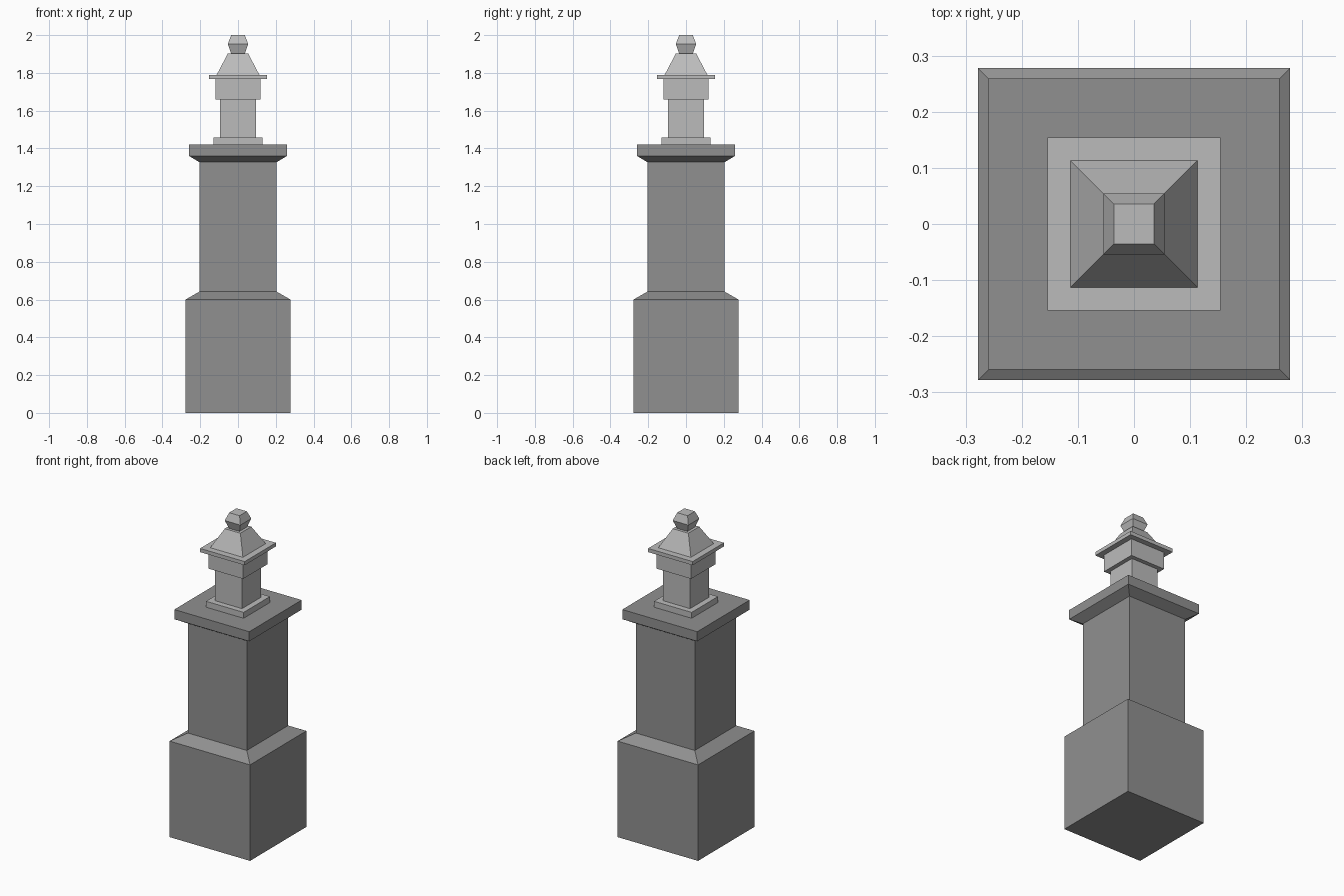
import bpy, bmesh

if "Cube" in bpy.data.objects:
    bpy.data.objects.remove(bpy.data.objects["Cube"])


def square_stack(name, profile, material=None):
    """Closed square tower from (half width, height) profile points."""
    bm = bmesh.new()
    rings = [[bm.verts.new((sx * h, sy * h, z))
              for sx, sy in ((-1, -1), (1, -1), (1, 1), (-1, 1))]
             for h, z in profile]
    bm.faces.new(rings[0][::-1])
    bm.faces.new(rings[-1])
    for low, high in zip(rings, rings[1:]):
        for i in range(4):
            j = (i + 1) % 4
            bm.faces.new((low[i], low[j], high[j], high[i]))
    mesh = bpy.data.meshes.new(name)
    bm.to_mesh(mesh)
    bm.free()
    if material:
        mesh.materials.append(material)
    obj = bpy.data.objects.new(name, mesh)
    bpy.context.collection.objects.link(obj)
    return obj


# Darker stone for the pedestal
dark = bpy.data.materials.new("dark_stone")
dark.diffuse_color = (0.28, 0.28, 0.28, 1)
dark.use_nodes = True
dark.node_tree.nodes["Principled BSDF"].inputs["Base Color"].default_value = dark.diffuse_color
light = bpy.data.materials.new("light_stone")
light.diffuse_color = (0.5, 0.5, 0.5, 1)
light.use_nodes = True
light.node_tree.nodes["Principled BSDF"].inputs["Base Color"].default_value = light.diffuse_color

# Pedestal: plinth, chamfer, shaft and flared cap
square_stack("pedestal", [(0.278, 0), (0.278, 0.6), (0.204, 0.642), (0.204, 1.327),
                          (0.259, 1.36), (0.259, 1.42)], dark)

# Lantern-like top: foot, neck, collar and eave with stepped edges
square_stack("finial_body", [(0.13, 1.42), (0.13, 1.457), (0.094, 1.457), (0.094, 1.66),
                             (0.12, 1.66), (0.12, 1.767), (0.154, 1.767), (0.154, 1.79),
                             (0.113, 1.79), (0.054, 1.902)], light)

# Faceted knob on the peak
square_stack("knob", [(0.036, 1.902), (0.054, 1.953), (0.036, 2.0)], light)
